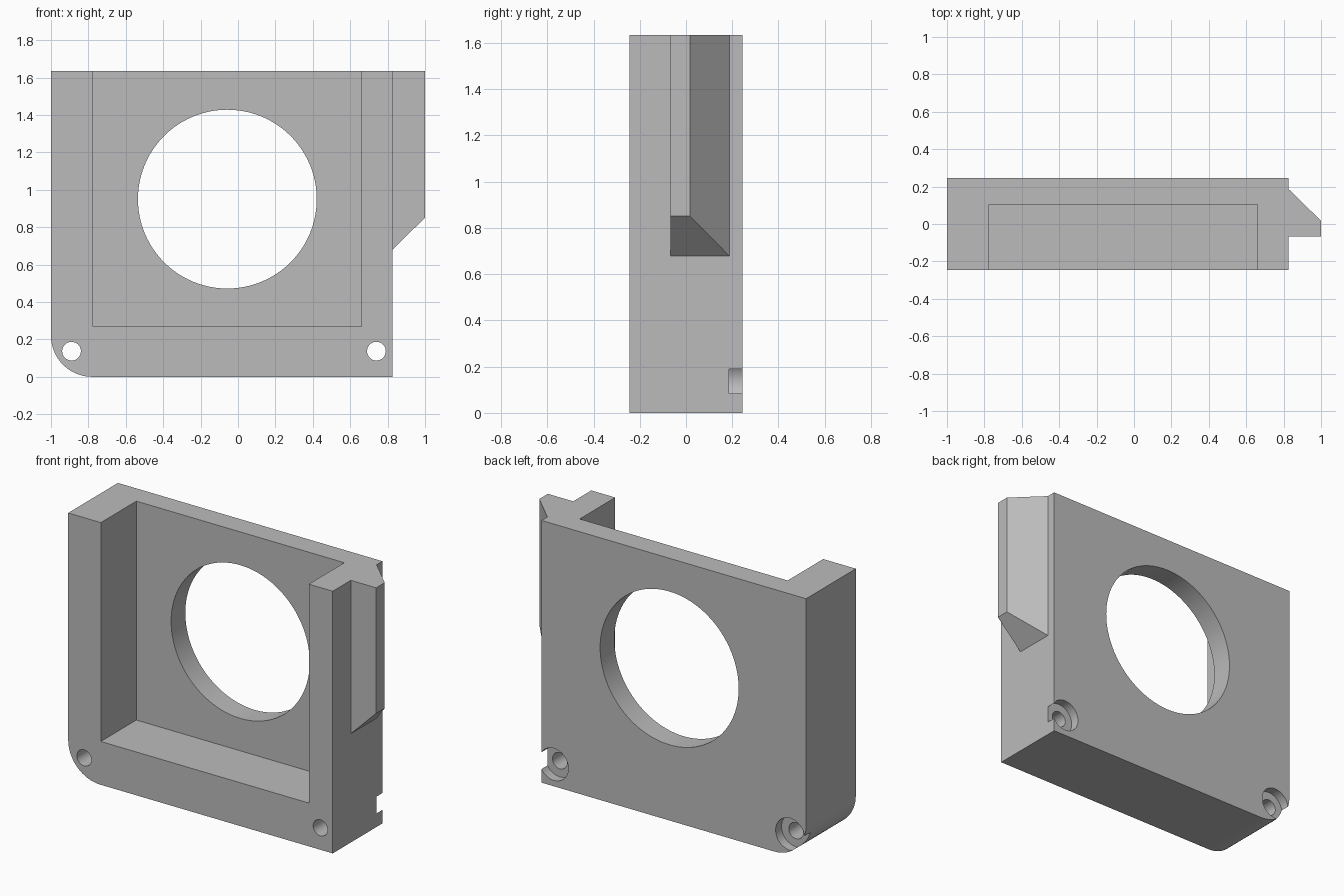
import bpy, bmesh, math
from mathutils import Vector

if "Cube" in bpy.data.objects:
    bpy.data.objects.remove(bpy.data.objects["Cube"])

FRONT, BACK, TOP = -0.245, 0.245, 1.635

grey = bpy.data.materials.new("plain_grey")
grey.diffuse_color = (0.5, 0.5, 0.5, 1)
grey.use_nodes = True
grey.node_tree.nodes["Principled BSDF"].inputs["Base Color"].default_value = grey.diffuse_color


def prism(name, outline, start, sweep):
    """Extrude an outline of 3D points, placed at start, along sweep."""
    bm = bmesh.new()
    face = bm.faces.new([bm.verts.new(Vector(p) + Vector(start)) for p in outline])
    ext = bmesh.ops.extrude_face_region(bm, geom=[face])
    moved = [g for g in ext["geom"] if isinstance(g, bmesh.types.BMVert)]
    bmesh.ops.translate(bm, verts=moved, vec=sweep)
    bmesh.ops.recalc_face_normals(bm, faces=bm.faces)
    mesh = bpy.data.meshes.new(name)
    bm.to_mesh(mesh)
    bm.free()
    mesh.materials.append(grey)
    obj = bpy.data.objects.new(name, mesh)
    bpy.context.collection.objects.link(obj)
    return obj


def cylinder(name, x, z, r, y0, y1, n=48):
    ring = [(x + r * math.cos(2 * math.pi * i / n), 0,
             z + r * math.sin(2 * math.pi * i / n)) for i in range(n)]
    return prism(name, ring, (0, y0, 0), (0, y1 - y0, 0))


def combine(target, tool, operation):
    mod = target.modifiers.new(tool.name, "BOOLEAN")
    mod.operation, mod.solver, mod.object = operation, "EXACT", tool
    bpy.context.view_layer.objects.active = target
    bpy.ops.object.modifier_apply(modifier=mod.name)
    bpy.data.objects.remove(tool, do_unlink=True)


# Housing block with one rounded lower corner
R = 0.22
arc = [(-1 + R - R * math.cos(a), 0, R - R * math.sin(a))
       for a in (math.pi / 2 * i / 16 for i in range(17))]
housing = prism("housing", arc + [(0.825, 0, 0), (0.825, 0, TOP), (-1, 0, TOP)],
                (0, FRONT, 0), (0, BACK - FRONT, 0))

# Pocket open to the front and the top
pocket = [(-0.775, 0, 0.27), (0.66, 0, 0.27), (0.66, 0, 2), (-0.775, 0, 2)]
combine(housing, prism("pocket", pocket, (0, -0.4, 0), (0, 0.505, 0)), "DIFFERENCE")

# Large round opening
combine(housing, cylinder("opening", -0.057, 0.95, 0.478, -0.4, 0.4, 96), "DIFFERENCE")

# Screw holes, counterbored from the back
for x in (-0.89, 0.74):
    combine(housing, cylinder("screw_hole", x, 0.137, 0.05, -0.4, 0.4), "DIFFERENCE")
    combine(housing, cylinder("counterbore", x, 0.137, 0.1, 0.187, 0.4), "DIFFERENCE")

# Side rail with a bevelled back and a sloped lower end
section = [(0.8, -0.067, 0), (1, -0.067, 0), (1, 0.017, 0), (0.825, 0.188, 0), (0.8, 0.188, 0)]
rail = prism("rail", section, (0, 0, 0.6), (0, 0, TOP - 0.6))
slope = [(0.7, 0, 0.555), (1.1, 0, 0.95), (1.1, 0, 0.3), (0.7, 0, 0.3)]
combine(rail, prism("slope", slope, (0, -0.4, 0), (0, 0.8, 0)), "DIFFERENCE")
combine(housing, rail, "UNION")

bpy.ops.object.select_all(action="DESELECT")
housing.select_set(True)
bpy.context.view_layer.objects.active = housing
bpy.ops.object.shade_smooth_by_angle(angle=math.radians(30))
